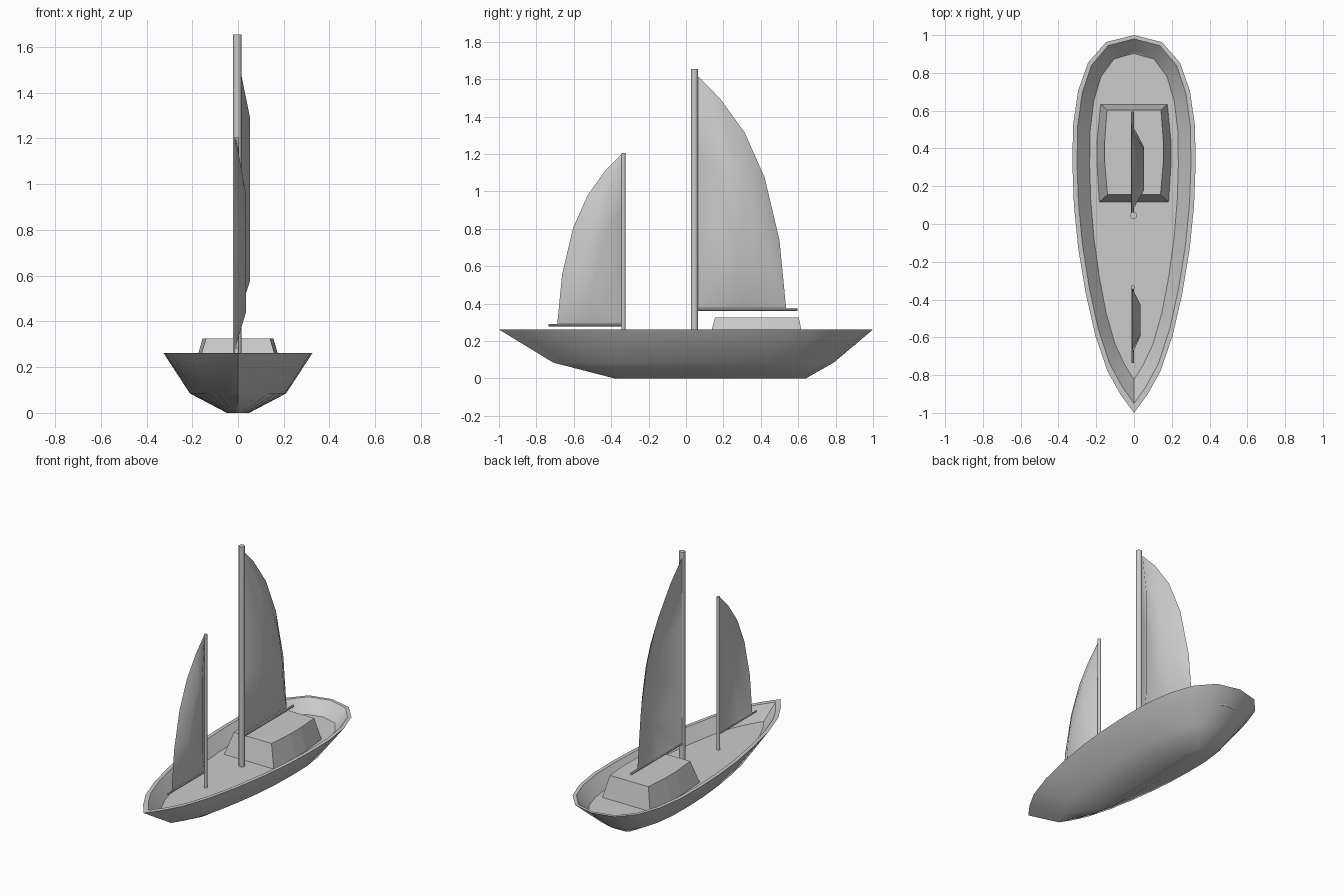
import bpy, bmesh, math
from mathutils import Vector

if "Cube" in bpy.data.objects:
    bpy.data.objects.remove(bpy.data.objects["Cube"])


def make(name, bm, angle=None):
    bmesh.ops.recalc_face_normals(bm, faces=bm.faces[:])
    mesh = bpy.data.meshes.new(name)
    bm.to_mesh(mesh)
    bm.free()
    ob = bpy.data.objects.new(name, mesh)
    bpy.context.collection.objects.link(ob)
    if angle:
        bpy.ops.object.select_all(action='DESELECT')
        ob.select_set(True)
        bpy.context.view_layer.objects.active = ob
        bpy.ops.object.shade_smooth_by_angle(angle=math.radians(angle))
    return ob


def loft(rings, cap_start=True, cap_end=True):
    """Bridge closed rings of equal point count."""
    bm = bmesh.new()
    vs = [[bm.verts.new(p) for p in r] for r in rings]
    n = len(rings[0])
    for a, b in zip(vs, vs[1:]):
        for i in range(n):
            j = (i + 1) % n
            bm.faces.new((a[i], a[j], b[j], b[i]))
    if cap_start:
        bm.faces.new(vs[0])
    if cap_end:
        bm.faces.new(vs[-1])
    return bm


def rod(name, a, b, r, sides=12):
    a, b = Vector(a), Vector(b)
    q = (b - a).to_track_quat('Z', 'Y')
    rings = [[p + q @ Vector((r * math.cos(t), r * math.sin(t), 0))
              for t in (2 * math.pi * i / sides for i in range(sides))] for p in (a, b)]
    return make(name, loft(rings), 40)


# Hull: half outline of the rim, mirrored and scaled for each level
half = [(0.07, -0.905), (0.14, -0.78), (0.205, -0.59), (0.255, -0.37), (0.295, -0.13),
        (0.318, 0.1), (0.326, 0.31), (0.323, 0.52), (0.296, 0.705), (0.243, 0.855), (0.148, 0.963)]
outline = [(0, -1)] + half + [(0, 1)] + [(-x, y) for x, y in reversed(half)]
# x scale, y offset, y scale, z : keel, chine, outer rim, inner rim, deck
levels = [(0.15, 0.13, 0.51, 0), (0.645, 0.04, 0.75, 0.085), (1, 0, 1, 0.262),
          (0.925, 0.015, 0.965, 0.262), (0.72, 0.04, 0.865, 0.18)]
make("hull", loft([[(x * sx, oy + y * sy, z) for x, y in outline]
                   for sx, oy, sy, z in levels]), 35)

# Cabin with slightly bowed, sloping sides
base = [(0.185, 0.115), (0.198, 0.33), (0.197, 0.44), (0.178, 0.635)]
top = [(0.14, 0.155), (0.155, 0.33), (0.155, 0.44), (0.143, 0.603)]
make("cabin", loft([[(x, y, z) for x, y in s] + [(-x, y, z) for x, y in reversed(s)]
                    for s, z in ((base, 0.175), (top, 0.325))]))

# Masts and booms
rod("main_mast", (-0.003, 0.045, 0.17), (-0.003, 0.045, 1.655), 0.019)
rod("fore_mast", (-0.006, -0.335, 0.17), (-0.006, -0.335, 1.205), 0.011)
rod("main_boom", (-0.007, 0.05, 0.37), (-0.007, 0.595, 0.37), 0.008, 8)
rod("fore_boom", (-0.007, -0.34, 0.285), (-0.007, -0.735, 0.285), 0.006, 8)

# Sails: curved outline (distance from mast, height) with a bulged inner panel
edge = [(0, 0), (0.235, 0), (0.472, 0), (0.437, 0.36), (0.358, 0.695), (0.252, 0.935),
        (0.122, 1.115), (0, 1.24), (0, 0.83), (0, 0.41)]


def sail(name, y0, z0, x0, scale, direction, bulge):
    def ring(oy, sy, oz, sz, x):
        return [(x, y0 + direction * scale * (oy + d * sy), z0 + scale * (oz + h * sz))
                for d, h in edge]
    rings = [ring(0, 1, 0, 1, x0), ring(0.115, 0.487, 0.2, 0.573, x0 + bulge)]
    make(name, loft(rings, cap_start=False), 60)


sail("main_sail", 0.063, 0.378, -0.014, 1, 1, 0.067)
sail("fore_sail", -0.34, 0.29, -0.01, 0.738, -1, 0.044)
